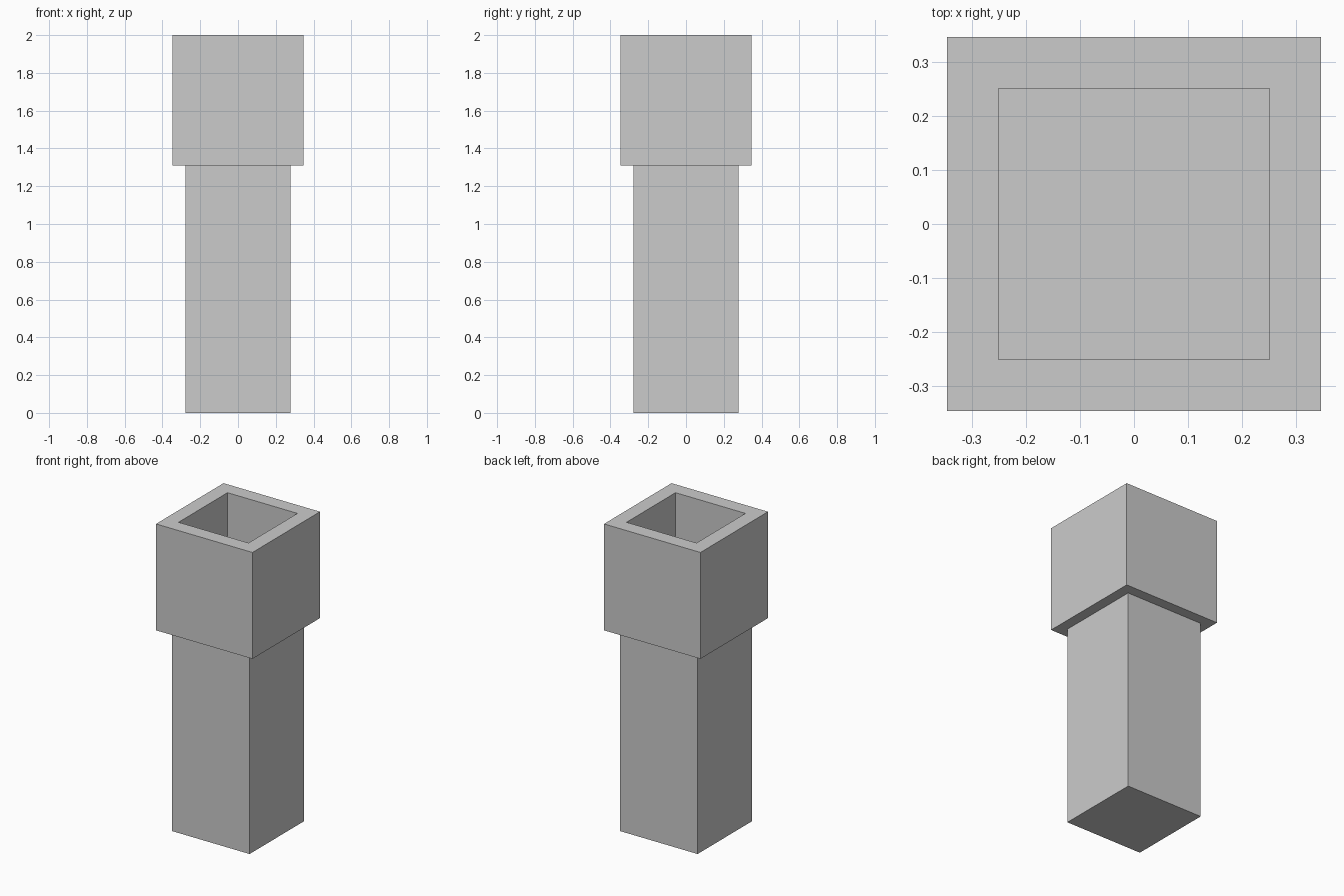
import bpy, bmesh

if "Cube" in bpy.data.objects:
    bpy.data.objects.remove(bpy.data.objects["Cube"])

SHAFT, HEAD, HOLE = 0.278, 0.346, 0.251   # half widths
# Square cross-sections (half width, z) from the base, up the outside, down into the opening
SECTIONS = [(SHAFT, 0.0), (SHAFT, 1.31), (HEAD, 1.31), (HEAD, 2.0),
            (HOLE, 2.0), (HOLE, 1.4)]


def square_ring(bm, r, z):
    return [bm.verts.new((x * r, y * r, z)) for x, y in ((-1, -1), (1, -1), (1, 1), (-1, 1))]


bm = bmesh.new()
rings = [square_ring(bm, r, z) for r, z in SECTIONS]

# Walls, ledge and rim
for a, b in zip(rings, rings[1:]):
    for i in range(4):
        j = (i + 1) % 4
        bm.faces.new((a[i], a[j], b[j], b[i]))

# Closed base and floor of the opening
bm.faces.new(rings[0][::-1])
bm.faces.new(rings[-1])
bmesh.ops.recalc_face_normals(bm, faces=bm.faces[:])

mesh = bpy.data.meshes.new("chimney")
bm.to_mesh(mesh)
bm.free()
bpy.context.collection.objects.link(bpy.data.objects.new("chimney", mesh))
